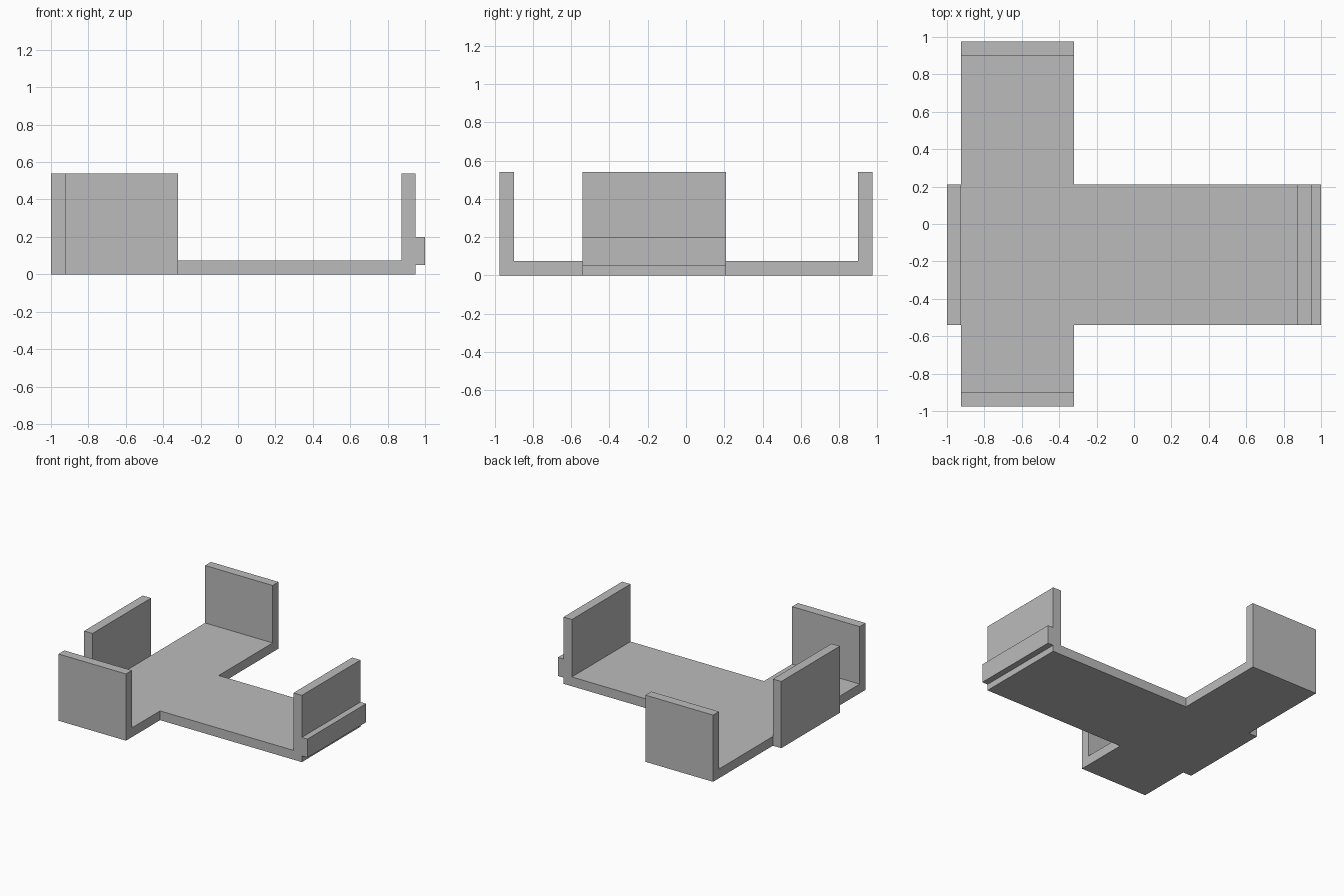
import bpy
import bmesh

if "Cube" in bpy.data.objects:
    bpy.data.objects.remove(bpy.data.objects["Cube"], do_unlink=True)

grey = bpy.data.materials.new("plain_grey")
colour = (0.5, 0.5, 0.5, 1.0)
grey.use_nodes = True
grey.diffuse_color = colour
grey.node_tree.nodes["Principled BSDF"].inputs["Base Color"].default_value = colour

HEIGHT, THICK = 0.54, 0.075


def channel(name, start, end, place, shift, ledge=()):
    """Extrude a U profile; place maps (along, across, z) to a point."""
    near, far = start[0], end[0]
    outline = [(near, 0), (far, 0), *ledge, (far, HEIGHT), (far - THICK, HEIGHT),
               (far - THICK, THICK), (near + THICK, THICK),
               (near + THICK, HEIGHT), (near, HEIGHT)]
    bm = bmesh.new()
    face = bm.faces.new([bm.verts.new(place(u, start[1], z)) for u, z in outline])
    extruded = bmesh.ops.extrude_face_region(bm, geom=[face])["geom"]
    moved = [v for v in extruded if isinstance(v, bmesh.types.BMVert)]
    bmesh.ops.translate(bm, verts=moved, vec=shift)
    bmesh.ops.recalc_face_normals(bm, faces=bm.faces)
    mesh = bpy.data.meshes.new(name)
    bm.to_mesh(mesh)
    bm.free()
    mesh.materials.append(grey)
    obj = bpy.data.objects.new(name, mesh)
    bpy.context.collection.objects.link(obj)
    return obj


# Long channel running along x, with a raised lip outside its right-hand wall
lip = [(0.95, 0.05), (1.0, 0.05), (1.0, 0.2), (0.95, 0.2)]
tray = channel("cross_tray", (-1.0, -0.54), (0.95, 0.21),
               lambda u, w, z: (u, w, z), (0, 0.75, 0), lip)

# Short channel running along y, crossing the long one
arm = channel("cross_arm", (-0.975, -0.925), (0.975, -0.32),
              lambda u, w, z: (w, u, z), (0.605, 0, 0))

# Fuse both channels into one solid
fuse = tray.modifiers.new("fuse", 'BOOLEAN')
fuse.operation = 'UNION'
fuse.solver = 'EXACT'
fuse.object = arm
bpy.context.view_layer.objects.active = tray
tray.select_set(True)
bpy.ops.object.modifier_apply(modifier=fuse.name)
bpy.data.objects.remove(arm, do_unlink=True)
